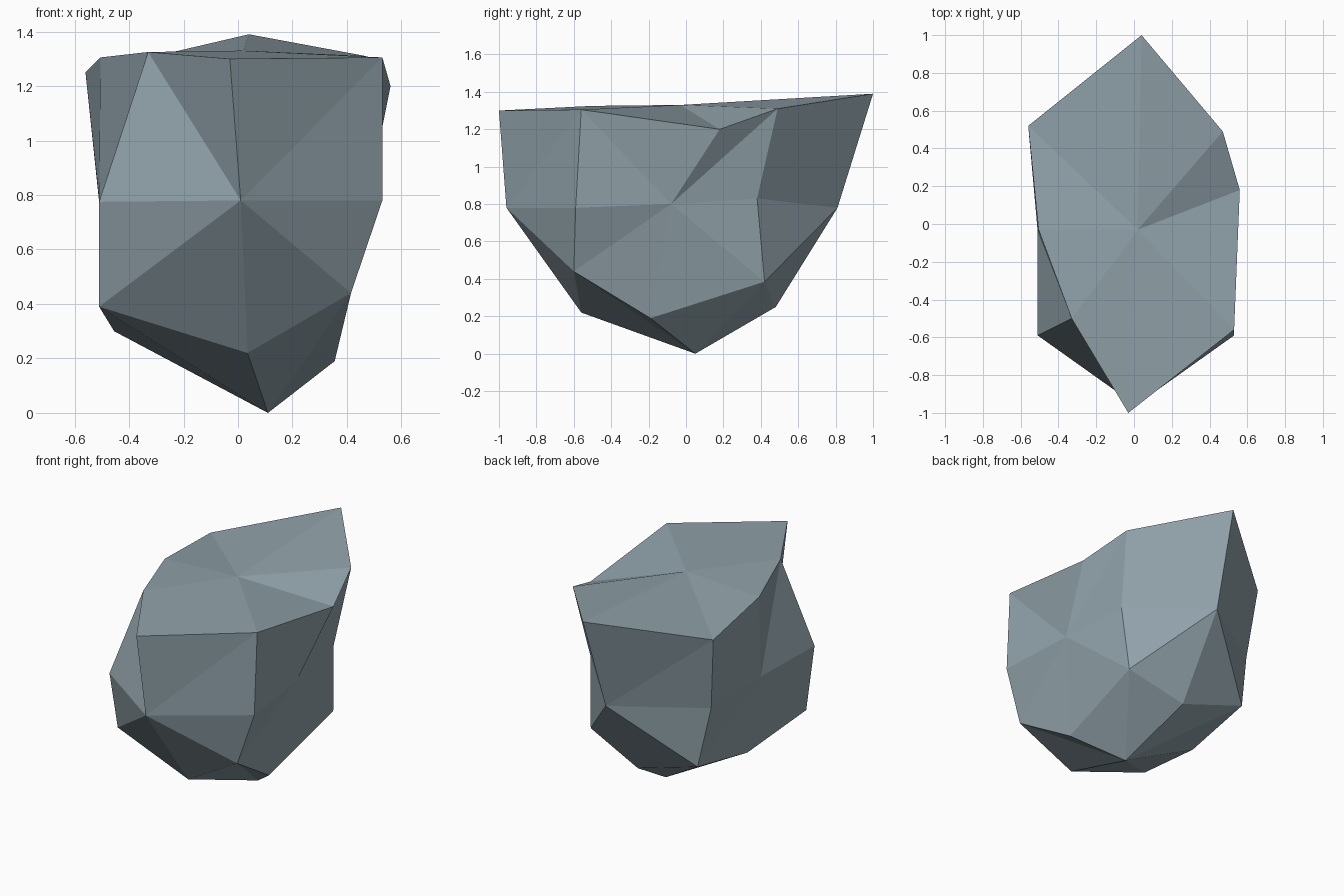
import bpy, bmesh

if "Cube" in bpy.data.objects:
    bpy.data.objects.remove(bpy.data.objects["Cube"])

# Boulder: a cube cut once per axis and knocked out of shape.
# Each ring runs counter-clockwise from the front:
# front, front right, right, back right, back, back left, left, front left
TOP = [(-.03, -1, 1.30), (.53, -.56, 1.305), (.56, .18, 1.20), (.47, .49, 1.31),
       (.04, 1, 1.39), (-.56, .52, 1.25), (-.505, -.03, 1.305), (-.33, -.50, 1.325)]
MIDDLE = [(.01, -.96, .78), (.53, -.59, .78), (.48, -.08, .80), (.42, .38, .83),
          (.01, .81, .78), (-.51, .47, .775), (-.51, -.04, .785), (-.51, -.59, .775)]
BOTTOM = [(.035, -.56, .22), (.415, -.60, .44), (.355, -.19, .19), (.39, .42, .385),
          (.01, .48, .25), (-.44, .51, .39), (-.455, .02, .30), (-.51, -.505, .39)]
TOP_CENTRE = (.02, -.03, 1.33)
BOTTOM_CENTRE = (.11, .05, 0)

bm = bmesh.new()
top, middle, bottom = ([bm.verts.new(p) for p in ring] for ring in (TOP, MIDDLE, BOTTOM))


def fan(centre, ring):
    """Triangles from a centre vertex to a closed ring around it."""
    for a, b in zip(ring, ring[1:] + ring[:1]):
        bm.faces.new((centre, a, b))


# Cap and underside
fan(bm.verts.new(TOP_CENTRE), top)
fan(bm.verts.new(BOTTOM_CENTRE), bottom[::-1])

# Four sides, each fanned from its middle vertex
for k in (0, 2, 4, 6):
    l, r = k - 1, k + 1
    fan(middle[k], [bottom[l], bottom[k], bottom[r], middle[r],
                    top[r], top[k], top[l], middle[l]])

bmesh.ops.recalc_face_normals(bm, faces=bm.faces[:])
mesh = bpy.data.meshes.new("boulder")
bm.to_mesh(mesh)
bm.free()

# Slate grey stone, flat faces
stone = bpy.data.materials.new("slate grey stone")
stone.diffuse_color = (.28, .36, .40, 1)
stone.use_nodes = True
stone.node_tree.nodes["Principled BSDF"].inputs["Base Color"].default_value = stone.diffuse_color
mesh.materials.append(stone)
bpy.context.collection.objects.link(bpy.data.objects.new("boulder", mesh))
